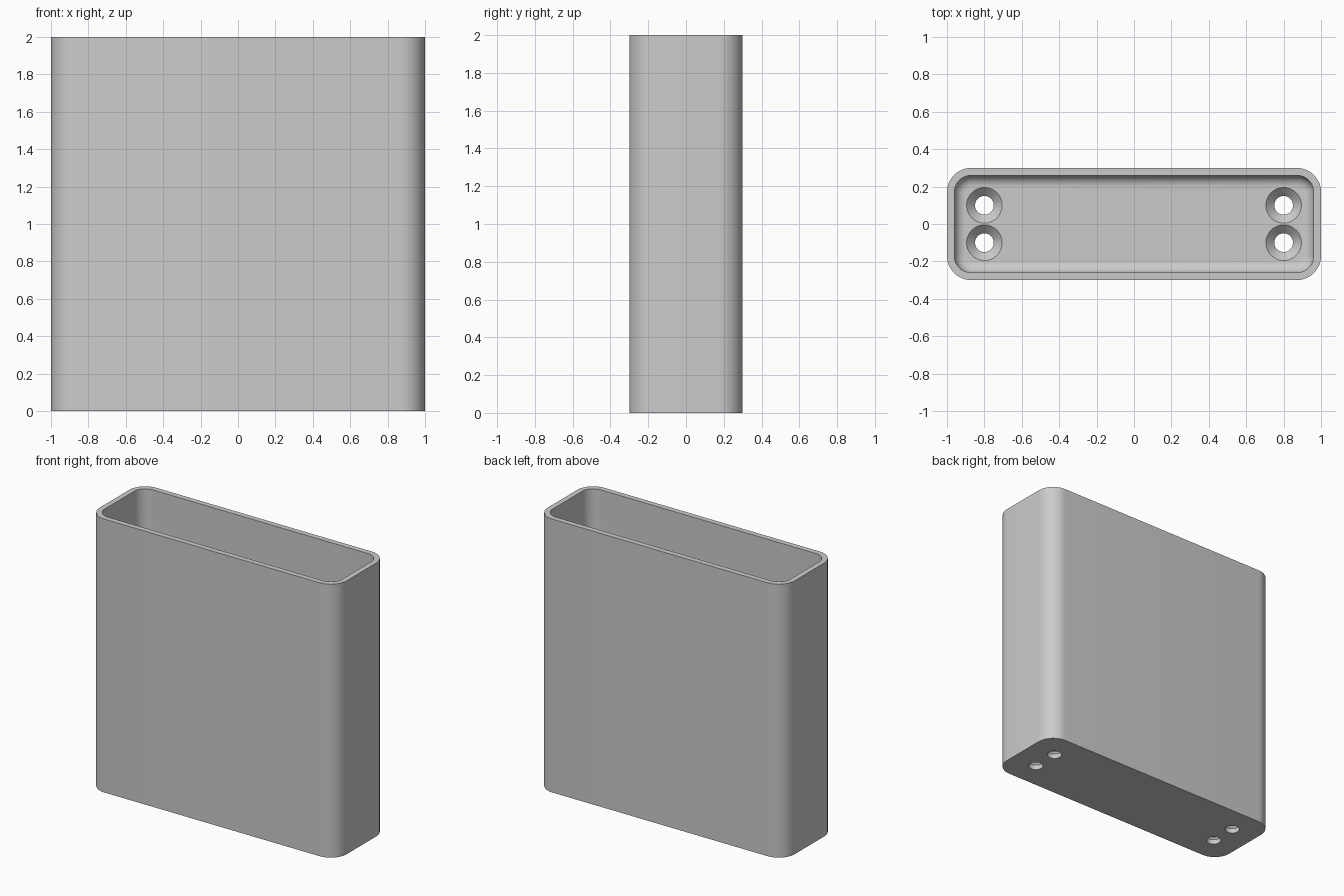
import bpy, bmesh, math

cube = bpy.data.objects.get("Cube")
if cube:
    bpy.data.objects.remove(cube, do_unlink=True)

HALF_X, HALF_Y, HEIGHT = 1.0, 0.3, 2.0
CORNER, WALL, FLOOR, FILLET = 0.13, 0.04, 0.08, 0.06
HOLE_R, SINK_R, HOLE_X, HOLE_Y = 0.05, 0.095, 0.8, 0.1

grey = bpy.data.materials.new("plain grey")
grey.use_nodes = True
colour = (0.6, 0.6, 0.6, 1)
grey.diffuse_color = colour
grey.node_tree.nodes["Principled BSDF"].inputs["Base Color"].default_value = colour


def rounded_ring(inset, z, steps=12):
    """Rounded rectangle, inset evenly from the outer wall."""
    r = CORNER - inset
    cx, cy = HALF_X - CORNER, HALF_Y - CORNER
    points = []
    for quarter, (sx, sy) in enumerate([(1, 1), (-1, 1), (-1, -1), (1, -1)]):
        for i in range(steps + 1):
            a = math.pi / 2 * (quarter + i / steps)
            points.append((sx * cx + r * math.cos(a), sy * cy + r * math.sin(a), z))
    return points


def circle_ring(x, y, r, z, steps=48):
    turn = 2 * math.pi / steps
    return [(x + r * math.cos(i * turn), y + r * math.sin(i * turn), z) for i in range(steps)]


def loft(bm, rings):
    """Skin a stack of matching rings and cap both ends."""
    rows = [[bm.verts.new(p) for p in ring] for ring in rings]
    n = len(rows[0])
    for low, high in zip(rows, rows[1:]):
        for i in range(n):
            j = (i + 1) % n
            bm.faces.new((low[i], low[j], high[j], high[i]))
    bm.faces.new(rows[0][::-1])
    bm.faces.new(rows[-1])


def make_object(name, bm):
    bmesh.ops.recalc_face_normals(bm, faces=bm.faces)
    mesh = bpy.data.meshes.new(name)
    bm.to_mesh(mesh)
    bm.free()
    mesh.materials.append(grey)
    obj = bpy.data.objects.new(name, mesh)
    bpy.context.collection.objects.link(obj)
    return obj


# Open box: outer wall, rim, inner wall, then fillet down to the floor
rings = [rounded_ring(0, 0), rounded_ring(0, HEIGHT), rounded_ring(WALL, HEIGHT)]
for k in range(9):
    a = math.pi / 2 * k / 8
    rings.append(rounded_ring(WALL + FILLET * (1 - math.cos(a)),
                              FLOOR + FILLET * (1 - math.sin(a))))
bm = bmesh.new()
loft(bm, rings)
box = make_object("open_box", bm)

# Countersunk screw holes through the floor
bm = bmesh.new()
sink_start = FLOOR - (SINK_R - HOLE_R)
profile = [(HOLE_R, -0.05), (HOLE_R, sink_start), (SINK_R, FLOOR), (SINK_R, FLOOR + 0.05)]
for x in (-HOLE_X, HOLE_X):
    for y in (-HOLE_Y, HOLE_Y):
        loft(bm, [circle_ring(x, y, r, z) for r, z in profile])
cutter = make_object("screw_hole_cutter", bm)
cutter.hide_render = True

cut = box.modifiers.new("screw_holes", 'BOOLEAN')
cut.operation = 'DIFFERENCE'
cut.solver = 'EXACT'
cut.object = cutter

bpy.ops.object.select_all(action='DESELECT')
bpy.context.view_layer.objects.active = box
box.select_set(True)
bpy.ops.object.modifier_apply(modifier=cut.name)
bpy.data.objects.remove(cutter, do_unlink=True)
bpy.ops.object.shade_smooth_by_angle(angle=math.radians(30))
